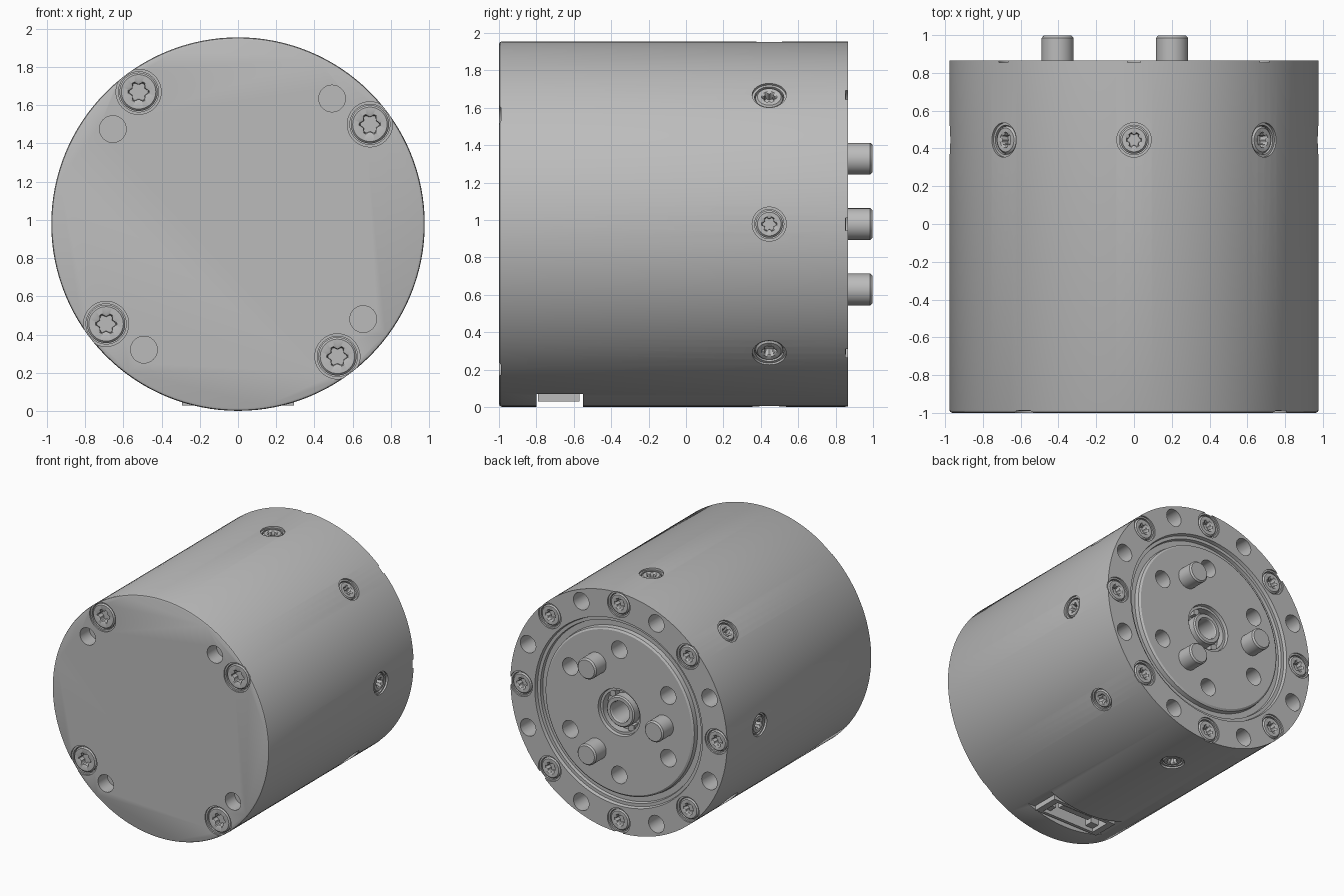
import bpy, bmesh
from math import sin, cos, pi, radians
from mathutils import Matrix, Vector

if "Cube" in bpy.data.objects:
    bpy.data.objects.remove(bpy.data.objects["Cube"])

R, CZ = 0.977, 0.978          # body radius and axis height
FRONT, BACK = -1.0, 0.866     # end planes

metal = bpy.data.materials.new("plain_grey")
metal.use_nodes = True
grey = (0.5, 0.5, 0.5, 1)
metal.diffuse_color = grey
metal.node_tree.nodes["Principled BSDF"].inputs["Base Color"].default_value = grey


def frame(pos, direction):
    """Matrix whose local z points along direction."""
    turn = Vector(direction).to_track_quat('Z', 'Y').to_matrix().to_4x4()
    return Matrix.Translation(pos) @ turn


def polar(r, degrees, y):
    a = radians(degrees)
    return Vector((r * cos(a), y, CZ + r * sin(a)))


def loft(bm, rings, mat=Matrix(), n=48):
    """Stack rings (radius, height, lobe depth) and cap both ends."""
    loops = []
    for r, z, lobe in rings:
        angles = [2 * pi * i / n for i in range(n)]
        radii = [r * (1 - lobe + lobe * cos(6 * a)) for a in angles]
        loops.append([bm.verts.new(mat @ Vector((q * cos(a), q * sin(a), z)))
                      for a, q in zip(angles, radii)])
    for low, high in zip(loops, loops[1:]):
        for i in range(n):
            j = (i + 1) % n
            bm.faces.new((low[i], low[j], high[j], high[i]))
    bm.faces.new(loops[0][::-1])
    bm.faces.new(loops[-1])


def box(bm, x, y, z):
    size = [b - a for a, b in (x, y, z)]
    mid = [(a + b) / 2 for a, b in (x, y, z)]
    bmesh.ops.create_cube(bm, size=1, matrix=Matrix.Translation(mid)
                          @ Matrix.Diagonal((*size, 1)))


def add_object(name, mesh, mat=Matrix()):
    obj = bpy.data.objects.new(name, mesh)
    bpy.context.collection.objects.link(obj)
    obj.matrix_world = mat
    return obj


def finish(bm, name):
    bmesh.ops.recalc_face_normals(bm, faces=bm.faces)
    mesh = bpy.data.meshes.new(name)
    bm.to_mesh(mesh)
    bm.free()
    mesh.materials.append(metal)
    return mesh


def smooth(obj):
    bpy.ops.object.select_all(action='DESELECT')
    obj.select_set(True)
    bpy.context.view_layer.objects.active = obj
    bpy.ops.object.shade_smooth_by_angle(angle=radians(30))


def plain(profile):
    return [(r, z, 0) for r, z in profile]


axis = frame((0, 0, CZ), (0, 1, 0))

# Housing with the stepped groove, output disc and central hub
bm = bmesh.new()
loft(bm, plain([
    (0.962, FRONT), (0.973, -0.995), (R, -0.985), (R, BACK), (0.757, BACK),
    (0.75, 0.84), (0.725, 0.84), (0.72, 0.815), (0.675, 0.815), (0.67, 0.85),
    (0.655, 0.86), (0.19, 0.86), (0.185, 0.835), (0.165, 0.835), (0.165, 0.77),
    (0.125, 0.77), (0.125, 0.84), (0.115, 0.85), (0.088, 0.85), (0.082, 0.84),
    (0.082, 0.6)]), axis, 128)
body = add_object("housing", finish(bm, "housing"))

# Screw places: frame on the surface, head radius, name
screws = []
for x, z in ((-0.52, 0.692), (0.69, 0.522)):
    for s in (1, -1):
        screws.append((frame((s * x, FRONT, CZ + s * z), (0, -1, 0)), 0.1, "front_screw"))
for k in range(8):
    screws.append((frame(polar(0.88, 45 * k, BACK), (0, 1, 0)), 0.084, "back_screw"))
    outward = polar(1, 45 * k, 0) - Vector((0, 0, CZ))
    screws.append((frame(polar(0.972, 45 * k, 0.445), outward), 0.073, "side_screw"))

# Plain holes: frame, radius, depth
holes = []
for x, z in ((-0.655, 0.497), (0.492, 0.657)):
    for s in (1, -1):
        holes.append((frame((s * x, FRONT, CZ + s * z), (0, -1, 0)), 0.07, 0.12))
for k in range(8):
    holes.append((frame(polar(0.885, 22.5 + 45 * k, BACK), (0, 1, 0)), 0.07, 0.25))
for k in range(6):
    holes.append((frame(polar(0.51, 30 + 60 * k, BACK), (0, 1, 0)), 0.07, 0.2))

# Cutters for bores, holes and the connector recess
bores = bmesh.new()
for place, r, name in screws:
    loft(bores, plain([(r + 0.005, -0.09), (r + 0.005, -0.012),
                       (r + 0.018, -0.012), (r + 0.018, 0.06)]), place)
for place, r, depth in holes:
    loft(bores, plain([(r, -depth), (r, 0.06)]), place, 32)
slot = bmesh.new()
box(slot, (-0.6, 0.6), (-0.8, -0.55), (-0.1, 0.07))
cavity = bmesh.new()
box(cavity, (-0.25, 0.25), (-0.765, -0.6), (0, 0.2))

bpy.context.view_layer.objects.active = body
for bm, name in ((bores, "bore_cutter"), (slot, "slot_cutter"), (cavity, "cavity_cutter")):
    cutter = add_object(name, finish(bm, name))
    cutter.hide_render = True
    mod = body.modifiers.new(name, 'BOOLEAN')
    mod.operation, mod.solver, mod.object = 'DIFFERENCE', 'EXACT', cutter
    bpy.ops.object.modifier_apply(modifier=name)
    bpy.data.objects.remove(cutter)
smooth(body)

# Screws with a six-lobed socket, one shared mesh per kind
meshes = {}
for place, r, name in screws:
    if name not in meshes:
        bm = bmesh.new()
        loft(bm, [(r, -0.1, 0), (r, -0.02, 0), (r - 0.01, -0.01, 0),
                  (r * 0.56, -0.01, 0), (r * 0.53, -0.016, 0.13),
                  (r * 0.5, -0.06, 0.13)])
        meshes[name] = finish(bm, name)
        smooth(add_object(name, meshes[name], place))
    else:
        add_object(name, meshes[name], place)

# Three drive pins on the output disc
for k in range(3):
    bm = bmesh.new()
    loft(bm, plain([(0.085, -0.1), (0.085, 0.119), (0.074, 0.131)]),
         frame(polar(0.404, 60 + 120 * k, BACK), (0, 1, 0)))
    smooth(add_object("drive_pin", finish(bm, "drive_pin")))

# Small keys in the hub groove
for angle in (55, 235):
    bm = bmesh.new()
    c = polar(0.145, angle, 0)
    box(bm, (c.x - 0.025, c.x + 0.025), (0.74, 0.825), (c.z - 0.025, c.z + 0.025))
    add_object("hub_key", finish(bm, "hub_key"))

# Connector: rim walls, end ledges and inner tongue
bm = bmesh.new()
for s in (1, -1):
    box(bm, sorted((s * 0.24, s * 0.293)), (-0.79, -0.57), (0.03, 0.2))
    box(bm, sorted((s * 0.17, s * 0.245)), (-0.77, -0.7), (0.06, 0.2))
for y in ((-0.79, -0.765), (-0.6, -0.57)):
    box(bm, (-0.245, 0.245), y, (0.03, 0.2))
add_object("connector_rim", finish(bm, "connector_rim"))
bm = bmesh.new()
box(bm, (-0.14, 0.14), (-0.705, -0.655), (0.07, 0.205))
add_object("connector_tongue", finish(bm, "connector_tongue"))
